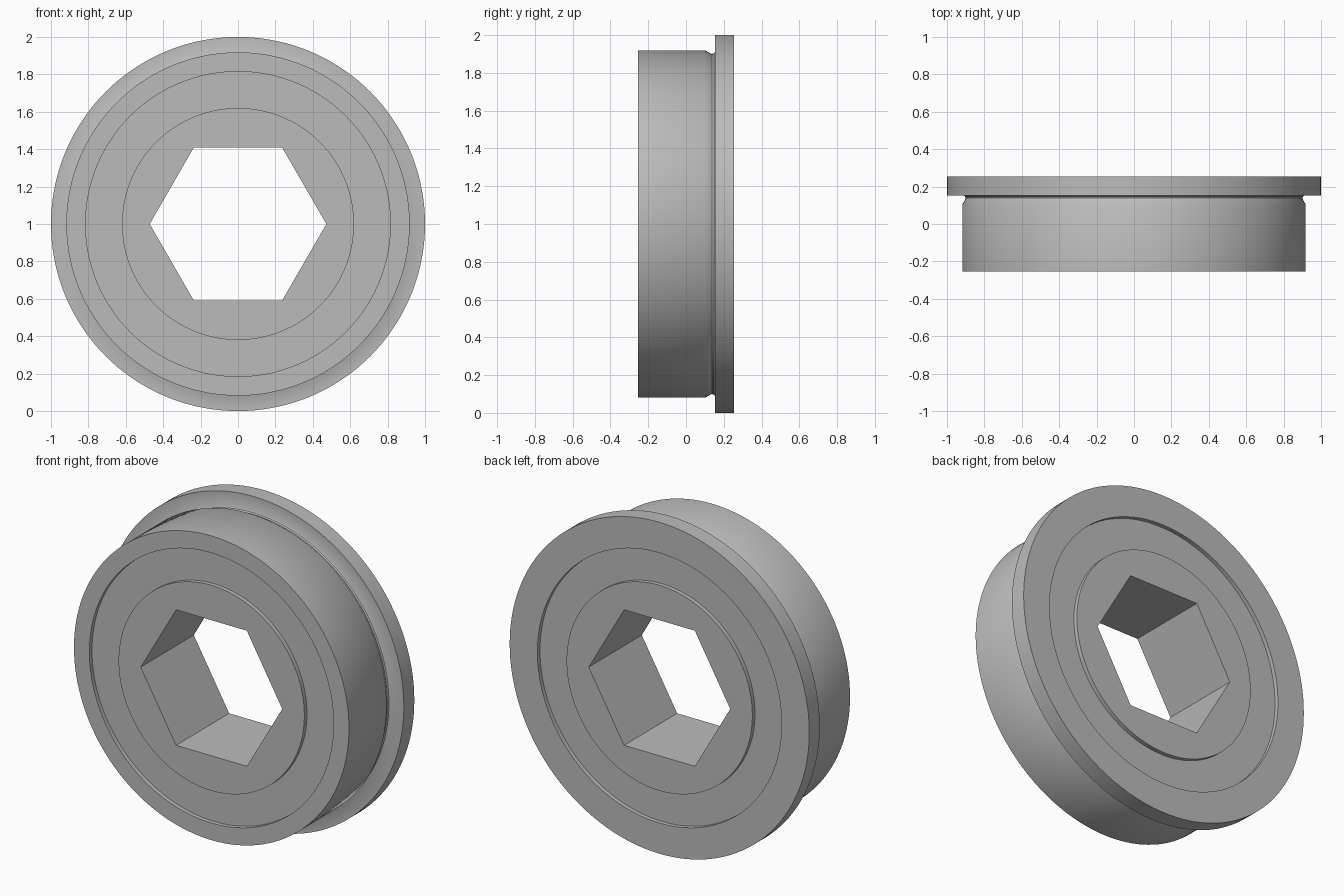
import bpy, bmesh
from math import cos, sin, pi, radians

if "Cube" in bpy.data.objects:
    bpy.data.objects.remove(bpy.data.objects["Cube"], do_unlink=True)

SEGMENTS = 144      # divisible by six, so the hex corners are exact
HALF = 0.253        # half the width along y
RECESS = 0.025      # depth of the seals below the end faces
FLAT = 0.409        # half the distance across the hex flats

steel = bpy.data.materials.new("grey steel")
steel.use_nodes = True
grey = (0.5, 0.5, 0.5, 1)
steel.diffuse_color = grey
steel.node_tree.nodes["Principled BSDF"].inputs["Base Color"].default_value = grey


def hex_radius(angle):
    return FLAT / cos(angle % (pi / 3) - pi / 6)


def lathe(name, profile):
    """Spin a closed (radius, y) profile round y; a radius may depend on angle."""
    bm = bmesh.new()
    rings = []
    for i in range(SEGMENTS):
        a = 2 * pi * i / SEGMENTS
        ring = []
        for radius, y in profile:
            r = radius(a) if callable(radius) else radius
            ring.append(bm.verts.new((r * cos(a), y, 1 + r * sin(a))))
        rings.append(ring)
    n = len(profile)
    for i, ring in enumerate(rings):
        following = rings[(i + 1) % SEGMENTS]
        for j in range(n):
            k = (j + 1) % n
            bm.faces.new((ring[j], ring[k], following[k], following[j]))
    bmesh.ops.recalc_face_normals(bm, faces=bm.faces)
    mesh = bpy.data.meshes.new(name)
    bm.to_mesh(mesh)
    bm.free()
    mesh.materials.append(steel)
    obj = bpy.data.objects.new(name, mesh)
    bpy.context.collection.objects.link(obj)
    bpy.ops.object.select_all(action='DESELECT')
    obj.select_set(True)
    bpy.context.view_layer.objects.active = obj
    bpy.ops.object.shade_smooth_by_angle(angle=radians(35))
    return obj


# Outer race with relief groove and rear flange
lathe("flanged_outer_race", [
    (0.815, -HALF), (0.918, -HALF), (0.918, 0.105), (0.904, 0.128),
    (0.9, 0.138), (0.904, 0.148), (0.912, 0.153),
    (1.0, 0.153), (1.0, HALF), (0.815, HALF)])

# Recessed seal filling the gap between the races
depth = HALF - RECESS
lathe("seal", [(0.61, -depth), (0.825, -depth), (0.825, depth), (0.61, depth)])

# Inner race with hexagonal bore
lathe("hex_inner_race", [
    (hex_radius, -HALF), (0.62, -HALF), (0.62, HALF), (hex_radius, HALF)])
